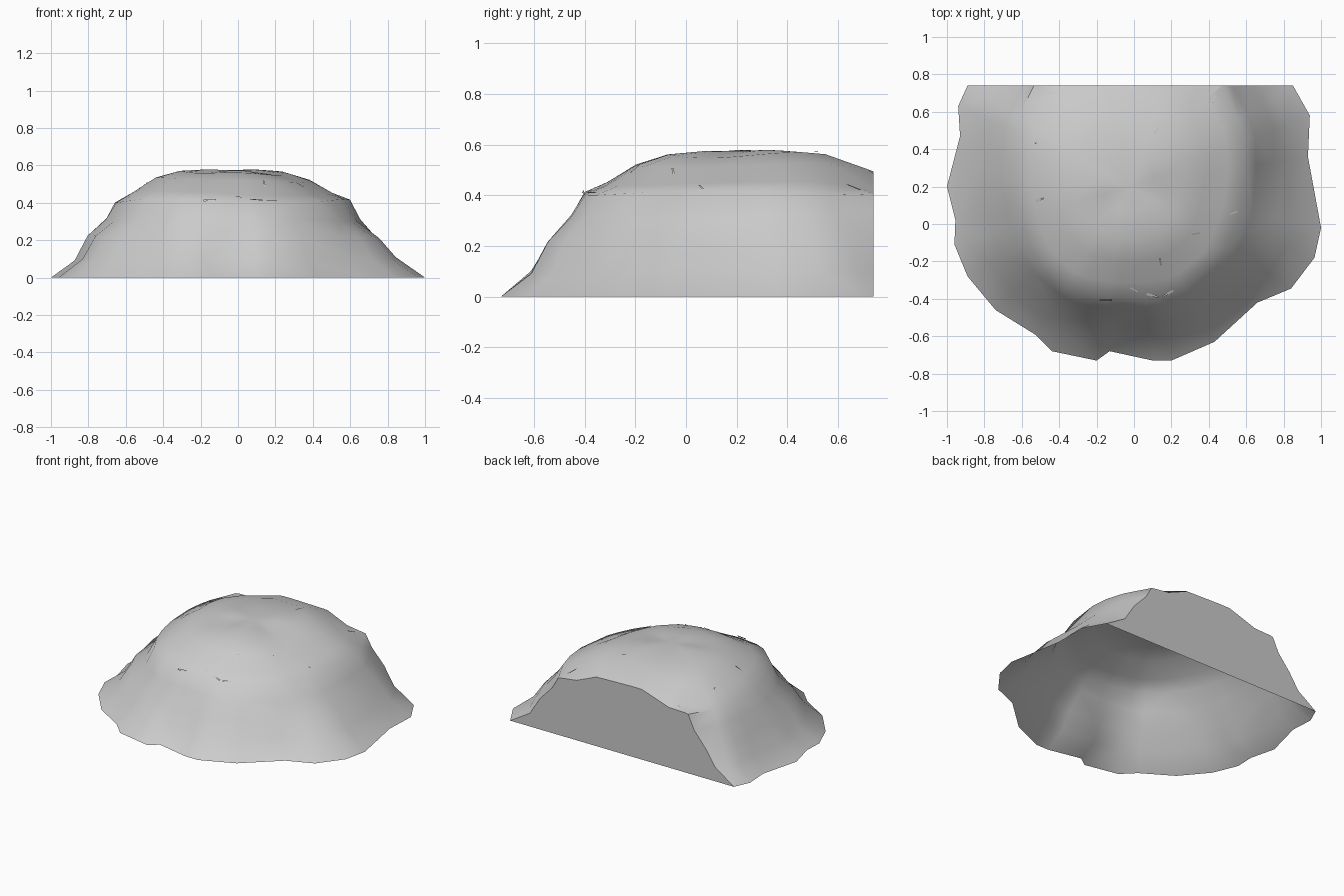
import bpy, bmesh, math, random
from mathutils import Vector
from mathutils.bvhtree import BVHTree

random.seed(4)
cube = bpy.data.objects.get("Cube")
if cube:
    bpy.data.objects.remove(cube, do_unlink=True)

BACK = 0.74
CENTRE = Vector((-0.03, 0.2))

stone = bpy.data.materials.new("grey_stone")
stone.use_nodes = True
colour = (0.6, 0.6, 0.6, 1)
stone.diffuse_color = colour
stone.node_tree.nodes["Principled BSDF"].inputs["Base Color"].default_value = colour


def add_object(name, bm):
    mesh = bpy.data.meshes.new(name)
    bm.to_mesh(mesh)
    mesh.materials.append(stone)
    obj = bpy.data.objects.new(name, mesh)
    bpy.context.collection.objects.link(obj)
    return obj


# Ground outline, running clockwise from the back corner and past the back cut
outline = [(.85, .74), (.94, .58), (.93, .36), (1, -.02), (.965, -.18),
           (.84, -.345), (.66, -.42), (.43, -.63), (.2, -.73), (.1, -.73),
           (-.13, -.68), (-.2, -.73), (-.44, -.68), (-.53, -.59),
           (-.74, -.46), (-.89, -.28), (-.96, -.11), (-.955, .02), (-1, .2),
           (-.93, .47), (-.94, .63), (-.89, .74), (-.7, .95), (-.25, 1.05),
           (.3, 1.05), (.65, .95)]
# Sloping sides: share of the way to the rim, height
side_rings = [(0, 0), (.36, .1), (.56, .215), (.84, .31), (1, .41)]
# Domed cap: share of the rim radius, height
cap_rings = [(.85, .46), (.66, .53), (.45, .565), (.22, .573)]


def rim_point(p):
    d = (Vector(p) - CENTRE).normalized()
    a = math.atan2(d.y, d.x)
    r = .62 + .25 * max(0, d.y) ** 2 + .015 * math.sin(5 * a)
    return CENTRE + d * r


def ring(bm, points, z, wobble):
    verts = []
    for p in points:
        d = p - CENTRE
        a = math.atan2(d.y, d.x)
        h = z + wobble * math.sin(3 * a + z * 20)
        if z > .42:
            # shallow hollow on one front shoulder, and a fall to the back
            h -= .025 * max(0, math.cos(a + .75)) ** 3 * min(1, d.length / .4)
            h -= .15 * max(0, p.y - .5)
        verts.append(bm.verts.new((p.x, p.y, h)))
    return verts


bm = bmesh.new()
base = [Vector(p) for p in outline]
rim = [rim_point(p) for p in outline]
rings = [ring(bm, [b.lerp(r, t) for b, r in zip(base, rim)], z, 0.01 if z else 0)
         for t, z in side_rings]
rings += [ring(bm, [CENTRE.lerp(r, f) for r in rim], z, 0.006)
          for f, z in cap_rings]
count = len(outline)
for low, high in zip(rings, rings[1:]):
    for i in range(count):
        j = (i + 1) % count
        bm.faces.new((low[j], low[i], high[i], high[j]))
top = bm.verts.new((CENTRE.x, CENTRE.y, .574))
for i in range(count):
    bm.faces.new((rings[-1][(i + 1) % count], rings[-1][i], top))

# Slice the back off flat and close it with a wall; the underside stays open
bmesh.ops.bisect_plane(bm, geom=bm.verts[:] + bm.edges[:] + bm.faces[:],
                       dist=1e-4, plane_co=(0, BACK, 0), plane_no=(0, 1, 0),
                       clear_outer=True)
edge = [v for v in bm.verts if abs(v.co.y - BACK) < 1e-3]
edge.sort(key=lambda v: math.atan2(v.co.z + .01, v.co.x))
bm.faces.new(edge)
bmesh.ops.recalc_face_normals(bm, faces=bm.faces[:])
if sum(f.normal.z * f.calc_area() for f in bm.faces) < 0:
    bmesh.ops.reverse_faces(bm, faces=bm.faces[:])
bmesh.ops.triangulate(bm, faces=bm.faces[:])
surface = BVHTree.FromBMesh(bm)
mound = add_object("rock_mound", bm)
bm.free()
bpy.context.view_layer.objects.active = mound
mound.select_set(True)
bpy.ops.object.shade_smooth_by_angle(angle=math.radians(50))

# Thin stone slivers lying on the cap
spots = [(-.45, .7), (.12, .5), (-.53, .45), (.42, .66), (.33, -.05),
         (.14, -.2), (0, -.35), (.1, -.38), (.18, -.37), (.53, .06),
         (-.5, .13), (-.15, -.4)]
bm = bmesh.new()
for x, y in spots:
    hit, normal, _, _ = surface.ray_cast(Vector((x, y, 2)), Vector((0, 0, -1)))
    if hit is None:
        continue
    a = random.uniform(0, math.tau)
    along = Vector((math.cos(a), math.sin(a), 0)).cross(normal).normalized()
    across = along.cross(normal)
    size = random.uniform(.02, .035)
    corners = [(-1, -.2, 0), (1, -.15, .2), (1, .15, .2), (-1, .2, 0)]
    bm.faces.new([bm.verts.new(hit + size * (along * u + across * v + normal * (w + .12)))
                  for u, v, w in corners])
bmesh.ops.recalc_face_normals(bm, faces=bm.faces[:])
add_object("stone_slivers", bm)
bm.free()
